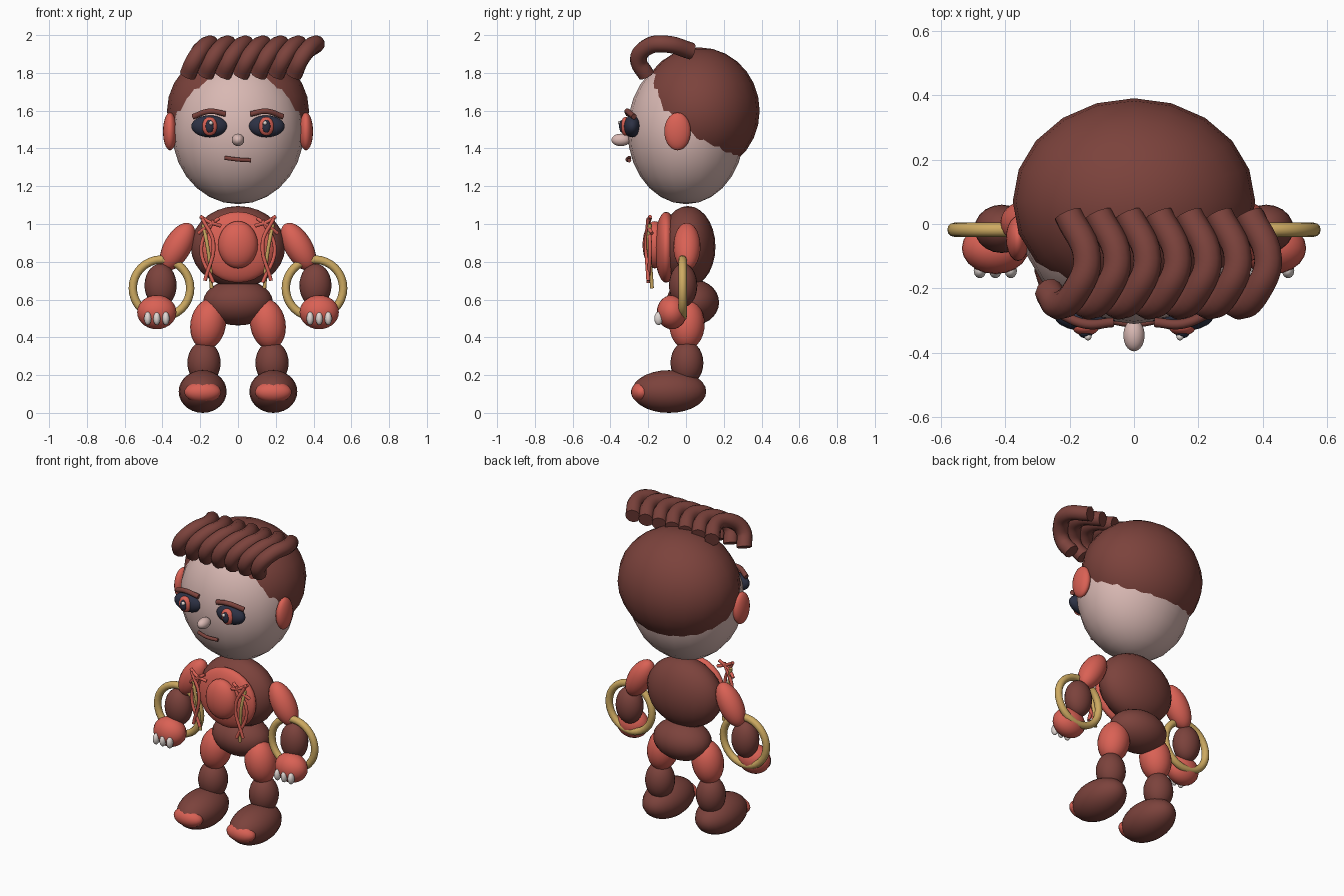
import bpy
from math import radians

cube = bpy.data.objects.get("Cube")
if cube:
    bpy.data.objects.remove(cube, do_unlink=True)


def material(name, r, g, b):
    m = bpy.data.materials.new(name)
    m.use_nodes = True
    m.diffuse_color = (r, g, b, 1)
    bsdf = next(n for n in m.node_tree.nodes if n.type == 'BSDF_PRINCIPLED')
    bsdf.inputs["Base Color"].default_value = (r, g, b, 1)
    return m


BROWN = material("dark brown", 0.20, 0.055, 0.045)
RED = material("coral red", 0.70, 0.12, 0.09)
SKIN = material("pale skin", 0.69, 0.48, 0.45)
GOLD = material("gold", 0.61, 0.40, 0.12)
NAVY = material("dark navy", 0.026, 0.031, 0.058)
NAIL = material("off white", 0.75, 0.68, 0.65)


def ellipsoid(name, mat, centre, radii, tilt=0):
    """Smooth ellipsoid, tilted about y in degrees."""
    bpy.ops.mesh.primitive_uv_sphere_add(segments=20, ring_count=14, radius=1, location=centre,
                                         rotation=(0, radians(tilt), 0))
    o = bpy.context.object
    o.name = name
    o.scale = radii
    o.data.materials.append(mat)
    bpy.ops.object.shade_smooth()
    return o


def tube(name, mat, points, radius):
    """Round tube along a smooth path, with closed ends."""
    curve = bpy.data.curves.new(name, 'CURVE')
    curve.dimensions = '3D'
    curve.bevel_depth = radius
    curve.bevel_resolution = 3
    curve.resolution_u = 6
    curve.use_fill_caps = True
    spline = curve.splines.new('BEZIER')
    spline.bezier_points.add(len(points) - 1)
    for bp, p in zip(spline.bezier_points, points):
        bp.co = p
        bp.handle_left_type = bp.handle_right_type = 'AUTO'
    curve.materials.append(mat)
    o = bpy.data.objects.new(name, curve)
    bpy.context.collection.objects.link(o)
    bpy.ops.object.select_all(action='DESELECT')
    o.select_set(True)
    bpy.context.view_layer.objects.active = o
    bpy.ops.object.convert(target='MESH')
    bpy.ops.object.shade_smooth_by_angle(angle=radians(50))


# Head
ellipsoid("head", SKIN, (0, 0, 1.495), (0.35, 0.31, 0.39))
ellipsoid("hair_cap", BROWN, (0, 0.07, 1.6), (0.376, 0.32, 0.335))
ellipsoid("nose", SKIN, (0, -0.345, 1.445), (0.033, 0.05, 0.033))
tube("mouth", BROWN, [(-0.07, -0.3, 1.35), (0, -0.31, 1.341), (0.068, -0.3, 1.337)], 0.011)

# Row of swept hair locks
lock = [(-0.265, -0.21, 1.79), (-0.23, -0.252, 1.87), (-0.175, -0.2, 1.94),
        (-0.145, -0.11, 1.953), (-0.205, 0.03, 1.915)]
for i in range(7):
    tube(f"hair_lock_{i + 1}", BROWN, [(x + i * 0.0935, y, z) for x, y, z in lock], 0.045)

# Torso
ellipsoid("torso", BROWN, (0, 0.01, 0.88), (0.25, 0.146, 0.215))
ellipsoid("hips", BROWN, (0, 0.035, 0.585), (0.185, 0.14, 0.122))
ellipsoid("chest_plate", RED, (0, -0.105, 0.877), (0.2, 0.062, 0.188))
ellipsoid("chest_boss", RED, (0, -0.165, 0.89), (0.105, 0.065, 0.125))

# Paired parts
for side, s in (("left", 1), ("right", -1)):

    def part(name, mat, centre, radii, tilt=0):
        x, y, z = centre
        ellipsoid(f"{side}_{name}", mat, (s * x, y, z), radii, s * tilt)

    def strand(name, mat, points, radius):
        tube(f"{side}_{name}", mat, [(s * x, y, z) for x, y, z in points], radius)

    # Face
    part("ear", RED, (0.36, -0.045, 1.49), (0.037, 0.07, 0.1))
    part("eye", NAVY, (0.15, -0.285, 1.517), (0.097, 0.047, 0.058))
    part("iris", RED, (0.15, -0.32, 1.517), (0.041, 0.026, 0.05))
    part("pupil", NAVY, (0.15, -0.338, 1.517), (0.022, 0.016, 0.034))
    part("eye_highlight", NAIL, (0.143, -0.35, 1.535), (0.011, 0.011, 0.011))
    strand("eyebrow", BROWN, [(0.065, -0.305, 1.582), (0.15, -0.31, 1.597),
                              (0.237, -0.275, 1.568)], 0.015)

    # Chest cords
    strand("gold_cord", GOLD, [(0.185, -0.19, 1.0), (0.165, -0.2, 0.9),
                               (0.15, -0.19, 0.8), (0.14, -0.18, 0.66)], 0.01)
    strand("upper_cord", RED, [(0.2, -0.19, 1.04), (0.15, -0.2, 1.01), (0.09, -0.19, 0.99)], 0.01)
    strand("cross_cord", RED, [(0.1, -0.19, 1.03), (0.16, -0.2, 0.99), (0.21, -0.18, 0.95)], 0.01)
    strand("inner_cord", RED, [(0.19, -0.2, 1.03), (0.13, -0.21, 0.9), (0.175, -0.2, 0.7)], 0.01)
    strand("outer_cord", RED, [(0.13, -0.2, 1.02), (0.195, -0.19, 0.87), (0.13, -0.2, 0.69)], 0.01)

    # Arm
    part("upper_arm", RED, (0.32, 0.005, 0.88), (0.073, 0.072, 0.14), -30)
    part("forearm", BROWN, (0.41, -0.015, 0.675), (0.085, 0.075, 0.115))
    part("hand", RED, (0.43, -0.075, 0.533), (0.104, 0.08, 0.09))
    for i in range(3):
        part(f"nail_{i + 1}", NAIL, (0.382 + i * 0.048, -0.145, 0.5), (0.019, 0.023, 0.035))
    bpy.ops.mesh.primitive_torus_add(location=(s * 0.405, -0.018, 0.66),
                                     rotation=(radians(90), 0, 0), major_segments=32,
                                     minor_segments=12, major_radius=0.152, minor_radius=0.022)
    ring = bpy.context.object
    ring.name = f"{side}_arm_ring"
    ring.data.materials.append(GOLD)
    bpy.ops.object.shade_smooth()

    # Leg
    part("thigh", RED, (0.158, 0.005, 0.47), (0.094, 0.094, 0.135), -10)
    part("shin", BROWN, (0.18, 0.005, 0.265), (0.088, 0.087, 0.115))
    part("foot", BROWN, (0.187, -0.09, 0.113), (0.127, 0.197, 0.113))
    part("toe_cap", RED, (0.187, -0.235, 0.11), (0.097, 0.056, 0.055))
